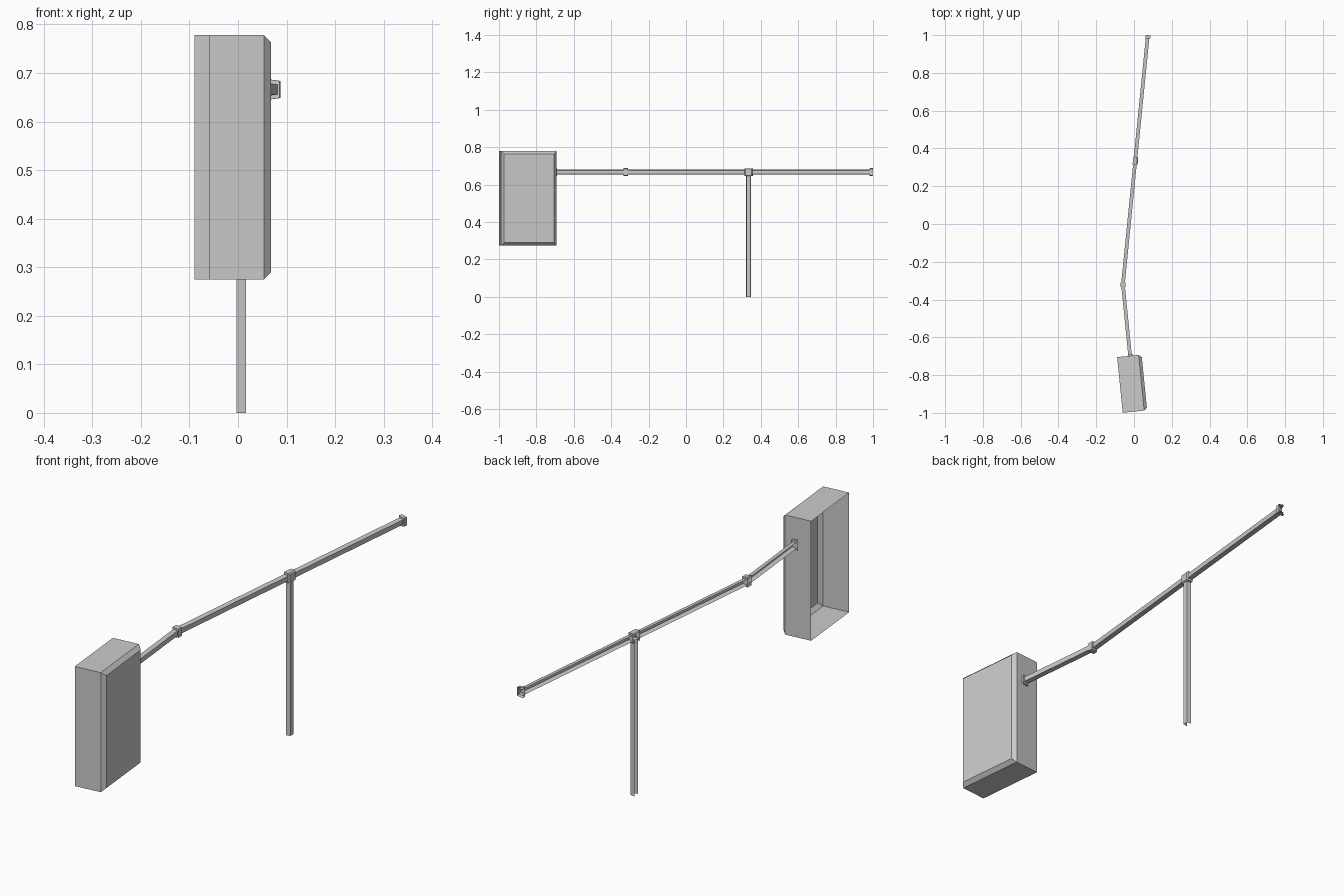
import bpy, math
from mathutils import Vector, Matrix

if "Cube" in bpy.data.objects:
    bpy.data.objects.remove(bpy.data.objects["Cube"])

YAW = math.atan(0.1)      # each rail run is angled about six degrees
RAIL_Z = 0.666
POST = (0.0065, 0.335)
BEND = (-0.0585, -0.322)


def shell(name, loc, yaw, rings, open_sides=(), roll=0.0):
    """Thin open-backed shell; rings are (depth, half length, half height)."""
    verts, faces = [], []
    for d, l, h in rings:
        verts += [(d, -l, -h), (d, l, -h), (d, l, h), (d, -l, h)]
    for r in range(len(rings) - 1):
        for s in range(4):            # sides: 0 bottom, 1 far end, 2 top, 3 near end
            if s not in open_sides:
                a, b = r * 4 + s, r * 4 + (s + 1) % 4
                faces.append((a, b, b + 4, a + 4))
    n = len(verts) - 4
    faces.append((n, n + 1, n + 2, n + 3))
    mesh = bpy.data.meshes.new(name)
    mesh.from_pydata(verts, [], faces)
    mesh.update()
    obj = bpy.data.objects.new(name, mesh)
    obj.matrix_world = (Matrix.Translation(Vector(loc))
                        @ Matrix.Rotation(yaw, 4, 'Z') @ Matrix.Rotation(roll, 4, 'X'))
    bpy.context.collection.objects.link(obj)
    return obj


def channel(name, a, b, yaw, roll=0.0):
    """Open-ended trapezoid channel from a to b."""
    a, b = Vector(a), Vector(b)
    half = (b - a).length / 2
    return shell(name, (a + b) / 2, yaw,
                 [(-0.0095, half, 0.0132), (0.0095, half, 0.0102)], (1, 3), roll)


def clamp(name, x, y, yaw, half, open_sides=()):
    return shell(name, (x, y, RAIL_Z), yaw,
                 [(-0.012, half, 0.0215), (0.0145, half, 0.0175)], open_sides)


# Rails and post
channel("long_rail", (*BEND, RAIL_Z), (0.0725, 0.998, RAIL_Z), -YAW)
channel("short_rail", (-0.0200, -0.705, RAIL_Z), (*BEND, RAIL_Z), YAW)
channel("post", (*POST, 0), (*POST, 0.66), 0, math.pi / 2)

# Clamps at the free end, the bend and the box
clamp("end_clamp", 0.0722, 0.991, -YAW, 0.0085, (1,))
clamp("bend_clamp", *BEND, 0, 0.0115)
clamp("box_clamp", -0.0205, -0.699, YAW, 0.008)

# Tee fitting above the post
shell("post_fitting", (*POST, RAIL_Z), -YAW,
      [(-0.012, 0.021, 0.0205), (0.009, 0.021, 0.0205), (0.0145, 0.0165, 0.0165)])

# Large end box, open on the left, chamfered on the right
shell("end_box", (-0.0745, -0.852, 0.5265), YAW,
      [(0, 0.148, 0.2515), (0.114, 0.148, 0.2515), (0.130, 0.134, 0.2365)])
